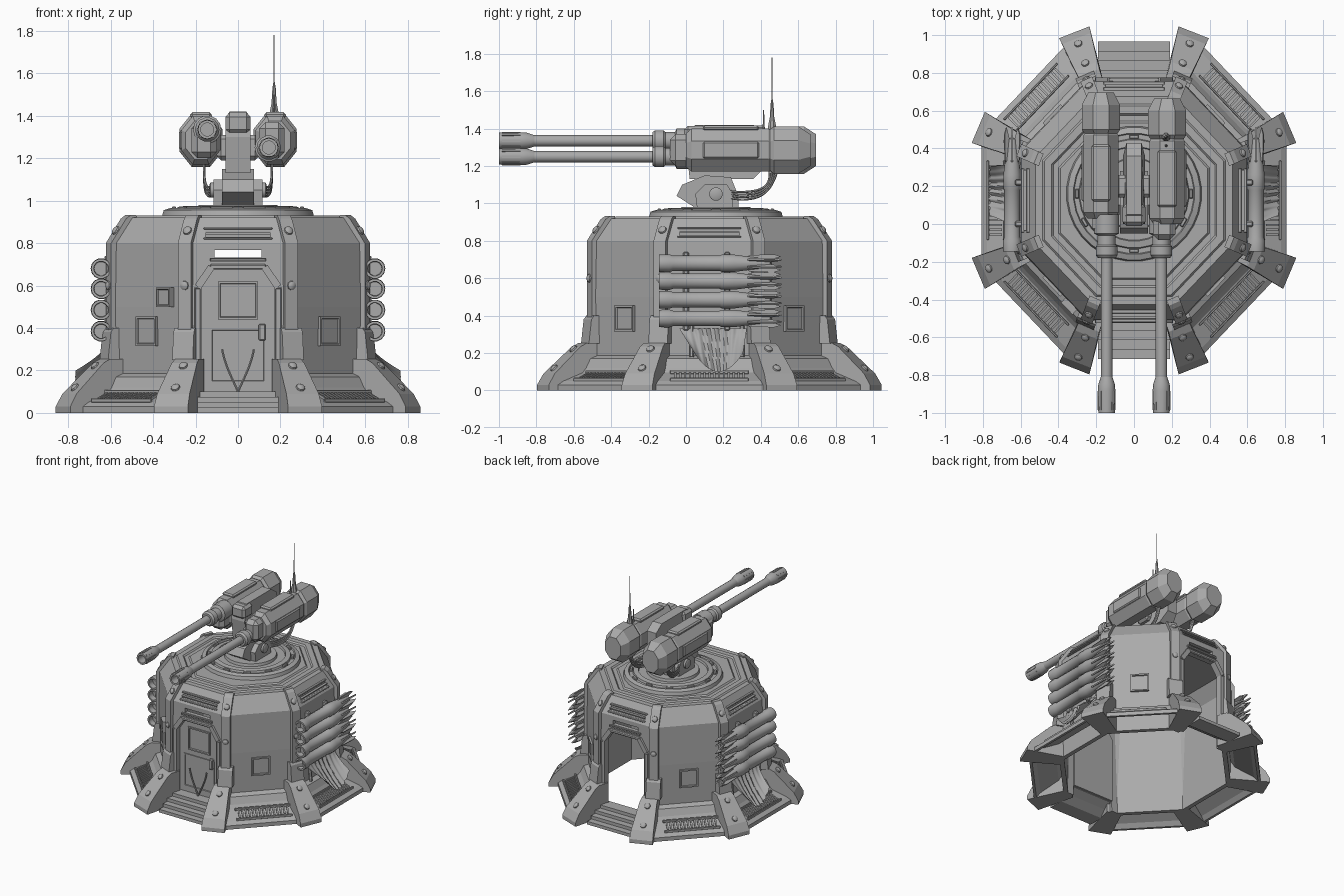
import bpy, bmesh, math
from mathutils import Matrix, Vector

if "Cube" in bpy.data.objects:
    bpy.data.objects.remove(bpy.data.objects["Cube"])

CY = 0.125
COS8 = math.cos(math.pi / 8)
grey = bpy.data.materials.new("armour_grey")
grey.use_nodes = True
grey.diffuse_color = (0.4, 0.4, 0.4, 1)
grey.node_tree.nodes["Principled BSDF"].inputs["Base Color"].default_value = (0.4, 0.4, 0.4, 1)


def finish(name, bm, mat=Matrix(), smooth=False):
    bm.transform(mat)
    bmesh.ops.recalc_face_normals(bm, faces=bm.faces)
    me = bpy.data.meshes.new(name)
    bm.to_mesh(me)
    bm.free()
    me.materials.append(grey)
    ob = bpy.data.objects.new(name, me)
    bpy.context.collection.objects.link(ob)
    if smooth:
        bpy.ops.object.select_all(action='DESELECT')
        ob.select_set(True)
        bpy.context.view_layer.objects.active = ob
        bpy.ops.object.shade_smooth_by_angle(angle=math.radians(35))
    return ob


def move(x, y, z):
    return Matrix.Translation((x, y, z))


def radial(deg):
    return move(0, CY, 0) @ Matrix.Diagonal((0.95, 1, 1, 1)) @ Matrix.Rotation(math.radians(deg), 4, 'Z')


def prism(name, pts, half, mat=Matrix()):
    """Extrude a (y, z) outline along x; half is a width or a function of y, z."""
    f = half if callable(half) else (lambda y, z: half)
    bm = bmesh.new()
    a, b = ([bm.verts.new((s * f(y, z), y, z)) for y, z in pts] for s in (-1, 1))
    bm.faces.new(a)
    bm.faces.new(b)
    for i in range(len(pts)):
        bm.faces.new((a[i - 1], a[i], b[i], b[i - 1]))
    return finish(name, bm, mat)


def sector(name, prof, half, deg, shift=0):
    """Outline given as (distance outward, z) on one side of the bunker."""
    return prism(name, [(-r, z) for r, z in prof], half, radial(deg) @ move(shift, 0, 0))


def turned(name, prof, n, mat=Matrix(), smooth=True):
    """Revolve (apothem, height) points around z with n sides."""
    bm = bmesh.new()
    k = 1 / math.cos(math.pi / n)
    rings = [[bm.verts.new((r * k * math.sin((i + .5) * math.tau / n),
                            r * k * math.cos((i + .5) * math.tau / n), z)) for i in range(n)] for r, z in prof]
    for a, b in zip(rings, rings[1:]):
        for i in range(n):
            bm.faces.new((a[i - 1], a[i], b[i], b[i - 1]))
    bmesh.ops.remove_doubles(bm, verts=bm.verts, dist=1e-5)
    return finish(name, bm, mat, smooth)


def box(name, size, loc, bevel=0.0, mat=Matrix()):
    bm = bmesh.new()
    bmesh.ops.create_cube(bm, size=1, matrix=move(*loc) @ Matrix.Diagonal((*size, 1)))
    if bevel:
        bmesh.ops.bevel(bm, geom=bm.edges[:], offset=bevel, segments=1, affect='EDGES')
    return finish(name, bm, mat)


def panel(name, deg, x, z, hw, hh, r0, r1, rim=0.015, depth=-0.01):
    """Plate standing off a wall, with a sunk middle."""
    bm = bmesh.new()
    bmesh.ops.create_cube(bm, size=1, matrix=move(x, -(r0 + r1) / 2, z) @ Matrix.Diagonal((2 * hw, r1 - r0, 2 * hh, 1)))
    front = [f for f in bm.faces if f.calc_center_median().y < -r1 + 1e-4]
    bmesh.ops.inset_region(bm, faces=front, thickness=rim, depth=0)
    bmesh.ops.inset_region(bm, faces=front, thickness=0.004, depth=depth)
    return finish(name, bm, radial(deg))


def tube(name, points, radius):
    cu = bpy.data.curves.new(name, 'CURVE')
    cu.dimensions = '3D'
    cu.bevel_depth, cu.bevel_resolution, cu.resolution_u = radius, 1, 6
    sp = cu.splines.new('NURBS')
    sp.points.add(len(points) - 1)
    for p, co in zip(sp.points, points):
        p.co = (*co, 1)
    sp.use_endpoint_u, sp.order_u = True, 4
    tmp = bpy.data.objects.new(name, cu)
    bm = bmesh.new()
    bm.from_mesh(bpy.data.meshes.new_from_object(tmp))
    bpy.data.objects.remove(tmp)
    return finish(name, bm, smooth=True)


# Hollow bunker shell with open underside
shell = turned("bunker_shell", [(0, .93), (.41, .93), (.42, .92), (.45, .92), (.46, .93), (.5, .93), (.51, .92),
               (.55, .92), (.56, .905), (.63, .8), (.635, .5), (.625, 0), (.59, 0), (.6, .78), (.53, .88), (0, .88)],
               8, radial(0), False)

# Door openings, view slits and roof slots cut through the shell
door_shape = [(-.18, -.1), (.18, -.1), (.18, .59), (.12, .675), (-.12, .675), (-.18, .59)]
cutters = []
to_y = Matrix.Rotation(math.radians(-90), 4, 'Z')
for s in (-1, 1):
    cutters.append(prism("door_cutter", door_shape, .15, move(0, CY + s * .62, 0) @ to_y))
    cutters.append(box("slit_cutter", (.22, .3, .034), (0, CY + s * .62, .75)))
for deg in (0, 90, 180, 270):
    cutters.append(box("slot_cutter", (.32, .06, .034), (0, -.62, .845), 0, radial(deg)))
for c in cutters:
    c.hide_render = True
    m = shell.modifiers.new("cut", 'BOOLEAN')
    m.object, m.operation, m.solver = c, 'DIFFERENCE', 'EXACT'
dg = bpy.context.evaluated_depsgraph_get()
cut = bpy.data.meshes.new_from_object(shell.evaluated_get(dg))
shell.modifiers.clear()
shell.data = cut
for c in cutters:
    bpy.data.objects.remove(c)

# Door frames, closed front door, steps
for s, side in ((1, "front"), (-1, "back")):
    deg = 0 if s == 1 else 180
    for m in (-1, 1):
        panel(side + "_door_jamb", deg, m * .2, .33, .018, .26, .6, .65, .005, -.004)
        box(side + "_door_corner", (.035, .05, .115), (0, 0, 0), 0,
            radial(deg) @ move(m * .166, -.625, .64) @ Matrix.Rotation(-m * .62, 4, 'Y'))
    box(side + "_door_lintel", (.28, .05, .025), (0, -.625, .688), .006, radial(deg))
    panel(side + "_slit_sill", deg, 0, .722, .14, .008, .61, .645, .003, -.002)
    sector(side + "_steps", [(.84, 0), (.84, .025), (.79, .025), (.79, .05), (.74, .05), (.74, .075),
                             (.69, .075), (.69, .1), (.6, .1), (.6, .075), (.66, .04), (.72, 0)], .2, deg)
prism("front_door", door_shape[:2][::-1] and [(x, max(z, .08)) for x, z in door_shape], .012,
      move(0, CY - .595, 0) @ to_y)
panel("door_upper_panel", 0, 0, .53, .1, .09, .6, .618)
panel("door_lower_panel", 0, 0, .27, .14, .13, .6, .614)
box("door_handle", (.035, .03, .08), (.12, -.62, .38), .006, radial(0))
for m in (-1, 1):
    tube("door_brace", [(0, -.5, .1), (m * .03, -.5, .17), (m * .06, -.5, .22), (m * .075, -.5, .3)], .006)

# Details on the four axis sides: roof slot bars and rims
for deg in (0, 90, 180, 270):
    box("slot_bar", (.32, .02, .008), (0, -.605, .845), 0, radial(deg))
    for z, r in ((.868, .587), (.822, .617)):
        box("slot_rim", (.34, .025, .01), (0, -r, z), .003, radial(deg))

# Diagonal and side skirts with grilles, hatches
tan8 = math.tan(math.pi / 8)
for deg in (45, 90, 135, 225, 270, 315):
    sector("skirt", [(.85, 0), (.85, .03), (.82, .05), (.71, .095), (.69, .12), (.665, .17), (.62, .19), (.62, .16),
                     (.66, .1), (.8, .03), (.83, 0)], lambda y, z: -y * tan8, deg)
    for i in range(15):
        sector("grille_slat", [(.805, .05), (.805, .068), (.735, .097), (.735, .08)], .006, deg, (i - 7) * .026)
    for r, z in ((.815, .058), (.725, .098)):
        box("grille_rail", (.42, .012, .02), (0, -r, z), .003, radial(deg))
for deg in (45, 135, 225, 315):
    panel("wall_hatch", deg, .0, .385, .07, .07, .62, .65)
panel("control_box", -45, .14, .545, .045, .045, .62, .67, .01, -.006)

# Buttress feet, corner posts and bolts at the eight corners
dome = [(.022, 0), (.02, .008), (.012, .014), (0, .016)]
for base in (0, 180):
    for a in (20.5, -20.5, 66, -66):
        sector("buttress_foot", [(.95, 0), (.95, .03), (.915, .09), (.76, .235), (.72, .255), (.64, .255), (.64, 0)],
               lambda y, z: .06 + .12 * max(0, -y - .7), base + a)
        for r, z in ((.885, .118), (.775, .221)):
            turned("foot_bolt", dome, 10, radial(base + a) @ move(0, -r, z) @ Matrix.Rotation(.75, 4, 'X'))
    for a in (22.5, -22.5, 67.5, -67.5):
        sector("post_base", [(.72, .25), (.705, .38), (.69, .4), (.64, .4), (.64, .25)], .055, base + a)
        sector("corner_post", [(.695, .3), (.695, .8), (.615, .915), (.59, .932), (.56, .932), (.56, .9), (.64, .78),
                               (.64, .3)], .035, base + a)
        turned("post_bolt", dome, 10, radial(base + a) @ move(0, -.655, .858) @ Matrix.Rotation(.96, 4, 'X'))
        turned("wall_bolt", dome, 10, radial(base + a) @ move(0, -.693, .6) @ Matrix.Rotation(1.57, 4, 'X'))

# Turret ring
turned("turret_ring", [(0, .92), (.36, .92), (.35, .955), (.32, .965), (.315, .955), (.29, .955), (.285, .97),
                       (.25, .975), (.245, .96), (.19, .96), (.185, .98), (0, .98)], 32, move(0, .16, 0))
for i in range(12):
    box("ring_cleat", (.05, .02, .02), (0, -.302, .962), .004,
        move(0, .16, 0) @ Matrix.Rotation(i * math.tau / 12, 4, 'Z'))

# Pedestal and central mount
prism("pedestal", [(-.05, 1.04), (-.02, 1.1), (.1, 1.15), (.24, 1.14), (.28, 1.04), (.28, .97), (.06, .97)], .075)
for m in (-1, 1):
    prism("pedestal_cheek", [(.06, .97), (.05, 1.05), (.1, 1.1), (.22, 1.1), (.25, 1.05), (.25, .97)], .025,
          move(m * .09, 0, 0))
    turned("pedestal_pivot", [(.035, 0), (.035, .02), (.025, .025), (0, .025)], 12,
           move(m * .11, .16, 1.05) @ Matrix.Rotation(m * math.pi / 2, 4, 'Y'))
prism("central_mount", [(.02, 1.13), (.0, 1.3), (.02, 1.39), (.05, 1.42), (.36, 1.42), (.43, 1.37), (.43, 1.2),
                        (.36, 1.13)], lambda y, z: .04 if z > 1.41 or y > .42 else .058)
box("mount_head", (.12, .12, .1), (0, .05, 1.365), .02)
box("trunnion", (.2, .12, .12), (0, .2, 1.25), .02)

# Twin gun pods, barrels and cables
along = Matrix.Rotation(-math.pi / 2, 4, 'X')
for m, side, bz, dy in ((-1, "right", 1.335, .03), (1, "left", 1.25, 0)):
    at = move(m * .175, dy, 1.285) @ Matrix.Diagonal((.8, 1, 1, 1)) @ along
    turned(side + "_gun_pod", [(0, 0), (.09, 0), (.115, .03), (.115, .44), (.1, .46), (0, .46)], 8, at, False)
    turned(side + "_pod_cap", [(0, .45), (.11, .45), (.127, .47), (.127, .6), (.085, .665), (0, .665)], 8, at, False)
    box(side + "_pod_top_plate", (.1, .3, .03), (m * .175, .24 + dy, 1.402), .01)
    box(side + "_pod_side_plate", (.02, .3, .09), (m * .268, .24 + dy, 1.285), .008)
    bar = move(m * .145, 0, bz) @ along
    turned(side + "_barrel_collar", [(0, -.18), (.045, -.18), (.056, -.165), (.056, -.12), (.046, -.11), (.046, -.06),
                                     (.065, -.05), (.065, .05), (0, .05)], 14, bar)
    box(side + "_collar_block", (.12, .13, .17), (m * .16, -.02 + dy, 1.285), .03)
    turned(side + "_barrel", [(.03, -.85), (.03, -.17)], 14, bar)
    turned(side + "_muzzle", [(0, -.9), (.03, -.9), (.03, -1), (.043, -1), (.045, -.88), (.043, -.85), (.03, -.81),
                              (0, -.81)], 14, bar)
    for i in range(8):
        box(side + "_muzzle_rib", (.012, .1, .012), (0, -.935, .042), 0,
            move(m * .145, 0, bz) @ Matrix.Rotation(i * math.tau / 8, 4, 'Y'))
    for i in range(4):
        tube(side + "_cable", [(m * .06, .16 + .02 * i, 1.08), (m * .1, .2, 1.03 + .012 * i),
                               (m * .15, .34, 1.0 + .016 * i), (m * .16, .46, 1.06 + .01 * i),
                               (m * .16, .49 - .015 * i, 1.18)], .006)

# Antennas on the left pod
turned("tall_antenna", [(.022, 1.39), (.02, 1.42), (.012, 1.46), (.008, 1.53), (.003, 1.56), (.002, 1.78), (0, 1.78)],
       8, move(.17, .46, 0))
turned("short_antenna", [(.008, 1.39), (.004, 1.43), (.003, 1.5), (0, 1.5)], 8, move(.17, .415, 0))

# Missile racks on both sides
for m, side in ((-1, "right"), (1, "left")):
    for z in (.68, .585, .485, .385):
        at = move(m * .645, 0, z) @ along
        turned(side + "_missile", [(0, -.1), (.032, -.1), (.034, -.145), (.046, -.145), (.048, -.09), (.041, -.07),
                                   (.041, .18), (.046, .19), (.046, .26), (.03, .38), (.022, .45), (0, .46)], 14, at)
        for i in range(6):
            spin = move(m * .645, 0, z) @ Matrix.Rotation(i * math.tau / 6, 4, 'Y')
            prism(side + "_missile_fin", [(.3, .02), (.34, .044), (.47, .048), (.51, .036), (.45, .018)], .005, spin)
    for y in (0, .22):
        box(side + "_rack_strut", (.05, .03, .42), (m * .605, y, .53), .006)
    for y in (.03, .3):
        tube(side + "_rack_leg", [(m * .6, y, .36), (m * .61, y, .3), (m * .61, y, .24), (m * .62, y, .18)], .012)
    # Draped ribbed cover below the rack
    bm = bmesh.new()
    n = 48
    grid = []
    for j in range(9):
        v = j / 8
        for i in range(n + 1):
            u = 2 * i / n - 1
            x = .615 + .15 * v ** 1.5 + .008 * math.sin(u * 24 + 3 * v) * (1 - u * u)
            grid.append(bm.verts.new((m * x, CY + .02 + .03 * v + u * (.18 - .05 * v), .33 - v * (.23 - .1 * u * u))))
    for j in range(8):
        for i in range(n):
            k = j * (n + 1) + i
            bm.faces.new((grid[k], grid[k + 1], grid[k + n + 2], grid[k + n + 1]))
    finish(side + "_draped_cover", bm, smooth=True)
